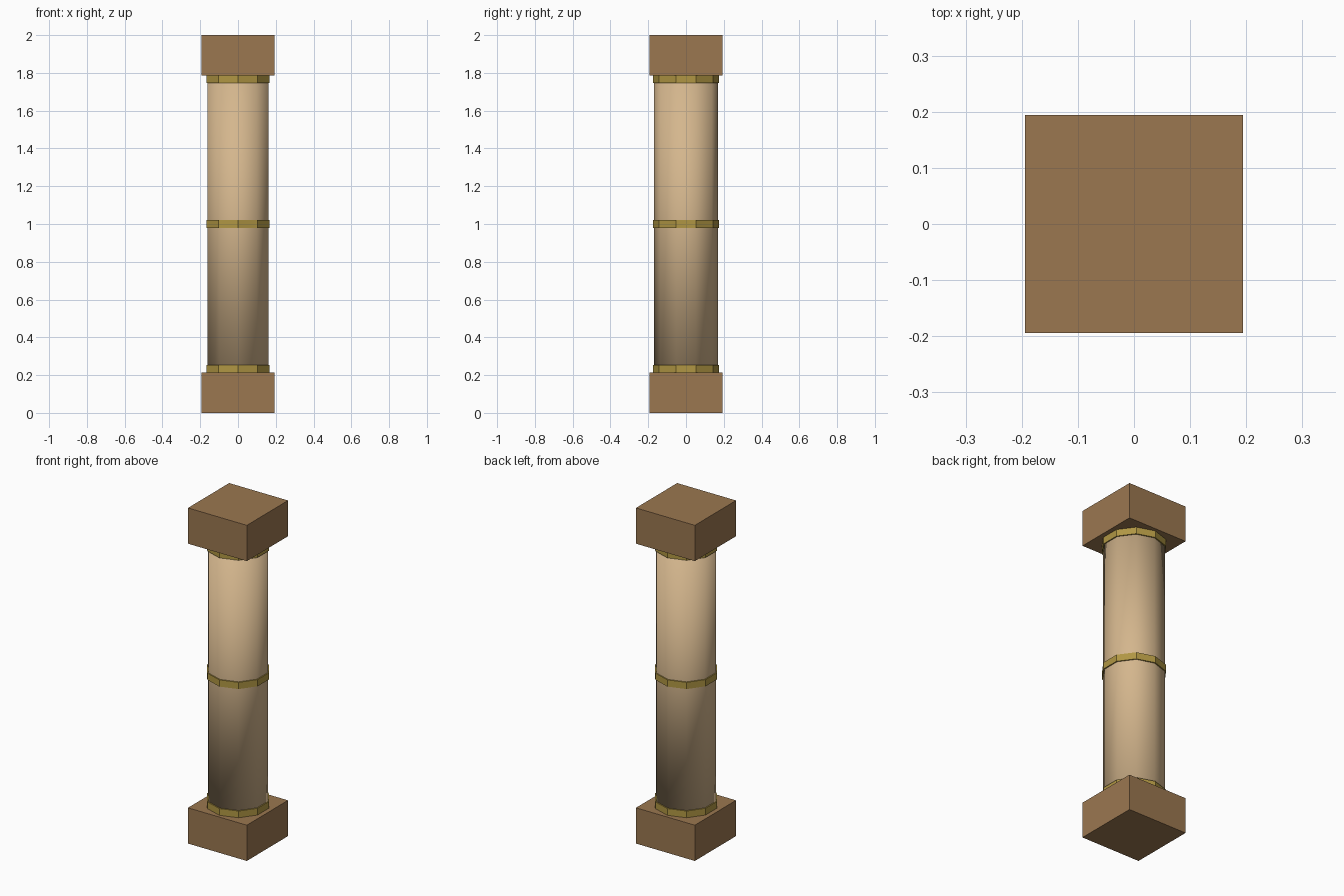
import bpy, bmesh, math

if "Cube" in bpy.data.objects:
    bpy.data.objects.remove(bpy.data.objects["Cube"])


def colour(name, r, g, b):
    def lin(c):
        c /= 255
        return c / 12.92 if c <= 0.04045 else ((c + 0.055) / 1.055) ** 2.4
    m = bpy.data.materials.new(name)
    m.diffuse_color = (lin(r), lin(g), lin(b), 1)
    m.use_nodes = True
    m.node_tree.nodes["Principled BSDF"].inputs["Base Color"].default_value = m.diffuse_color
    return m


wood = colour("brown_wood", 155, 119, 80)
stone = colour("tan_stone", 212, 182, 141)
gold = colour("dull_gold", 176, 150, 67)


def finish(bm, name, mat, smooth=False):
    bmesh.ops.recalc_face_normals(bm, faces=bm.faces)
    for f in bm.faces:
        f.smooth = smooth
    me = bpy.data.meshes.new(name)
    bm.to_mesh(me)
    bm.free()
    me.materials.append(mat)
    bpy.context.collection.objects.link(bpy.data.objects.new(name, me))


def block(name, half, z0, z1, mat):
    bm = bmesh.new()
    bmesh.ops.create_cube(bm, size=1)
    for v in bm.verts:
        v.co = (v.co.x * 2 * half, v.co.y * 2 * half, z0 + (v.co.z + 0.5) * (z1 - z0))
    finish(bm, name, mat)


def decagon(name, r, z0, z1, mat, smooth=False):
    # ten-sided prism with corners on the +y and -y axis
    bm = bmesh.new()
    rows = []
    for z in (z0, z1):
        rows.append([bm.verts.new((r * math.sin(i * math.pi / 5),
                                   r * math.cos(i * math.pi / 5), z)) for i in range(10)])
    for i in range(10):
        j = (i + 1) % 10
        bm.faces.new((rows[0][i], rows[0][j], rows[1][j], rows[1][i]))
    for row in rows:
        bm.faces.new(row)
    finish(bm, name, mat, smooth)


# Square base and capital
block("base", 0.194, 0, 0.213, wood)
block("capital", 0.194, 1.787, 2, wood)

# Shaft, softly shaded all over
decagon("shaft", 0.1685, 0.205, 1.795, stone, True)

# Gold bands
for name, z in (("lower_band", 0.233), ("middle_band", 1.0), ("upper_band", 1.767)):
    decagon(name, 0.1755, z - 0.02, z + 0.02, gold)
